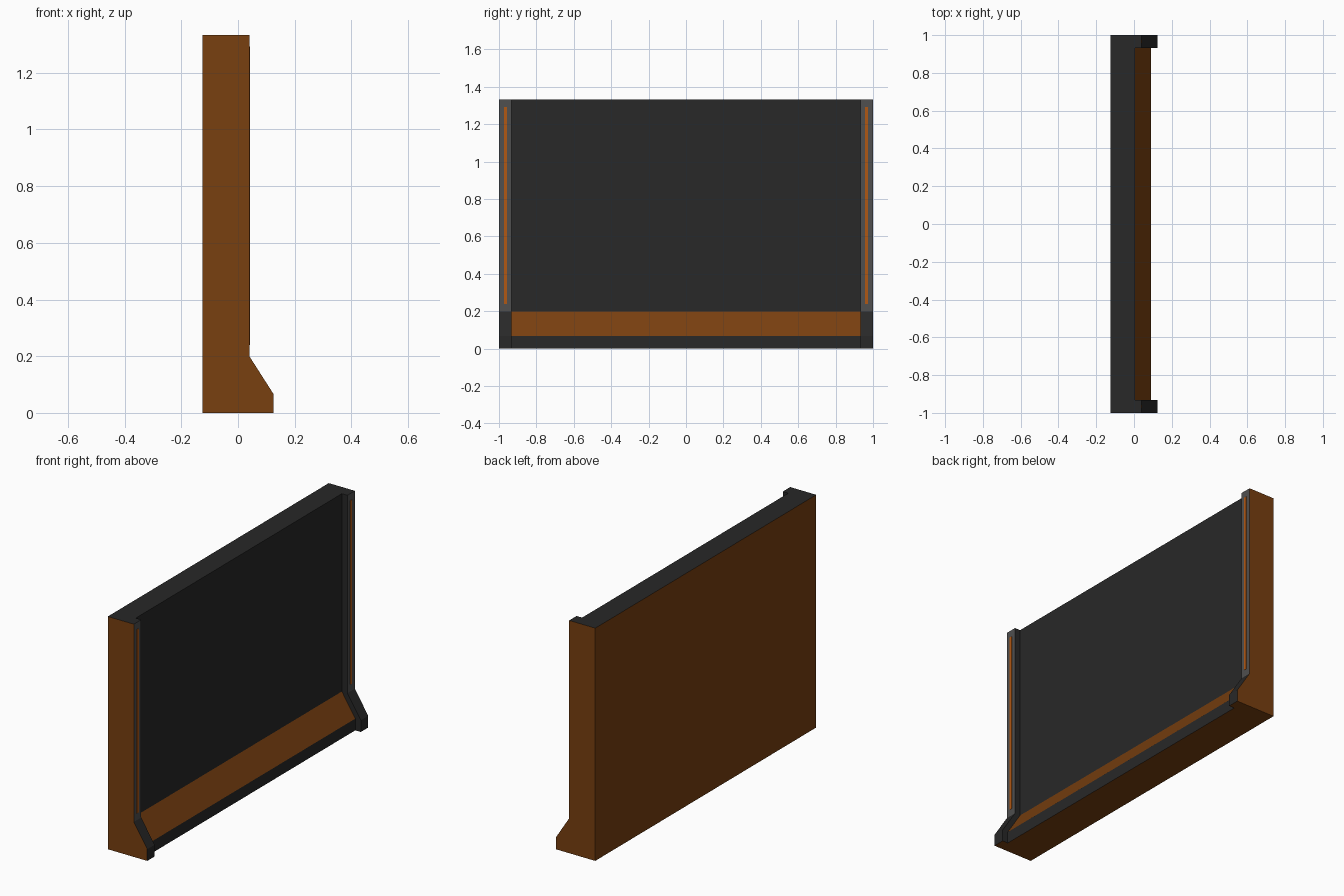
import bpy, bmesh

if "Cube" in bpy.data.objects:
    bpy.data.objects.remove(bpy.data.objects["Cube"])


def material(name, rgb):
    m = bpy.data.materials.new(name)
    m.diffuse_color = (*rgb, 1)
    m.use_nodes = True
    m.node_tree.nodes["Principled BSDF"].inputs["Base Color"].default_value = m.diffuse_color
    return m


BROWN, DARK, GREY, ORANGE = range(4)
MATS = [
    material("brown", (0.188, 0.050, 0.005)),
    material("charcoal", (0.021, 0.021, 0.021)),
    material("grey", (0.080, 0.080, 0.080)),
    material("orange", (0.440, 0.098, 0.007)),
]


def extrude_profile(name, profile, y0, y1, rule, caps=True):
    """Extrude an (x, z) profile along y and colour its faces by a rule."""
    bm = bmesh.new()
    a = [bm.verts.new((x, y0, z)) for x, z in profile]
    b = [bm.verts.new((x, y1, z)) for x, z in profile]
    n = len(profile)
    for i in range(n):
        j = (i + 1) % n
        bm.faces.new((a[i], a[j], b[j], b[i]))
    cap_faces = [bm.faces.new(a[::-1]), bm.faces.new(b)]
    bmesh.ops.recalc_face_normals(bm, faces=bm.faces[:])
    bm.normal_update()
    for f in bm.faces:
        f.material_index = rule(f.normal, f.calc_center_median())
    if not caps:
        bmesh.ops.delete(bm, geom=cap_faces, context='FACES_ONLY')
    me = bpy.data.meshes.new(name)
    bm.to_mesh(me)
    bm.free()
    for m in MATS:
        me.materials.append(m)
    ob = bpy.data.objects.new(name, me)
    bpy.context.collection.objects.link(ob)
    return ob


H = 1.333       # height
BACK = -0.125   # back plane
INNER = 0.933   # inner side of the end posts


def profile(front, foot):
    return [(BACK, 0), (foot, 0), (foot, 0.067), (front, 0.2), (front, H), (BACK, H)]


# Recessed wall panel with sloped brown skirting
def panel_rule(n, c):
    if n.x < -0.9 or n.z < -0.9 or 0.1 < n.z < 0.9:
        return BROWN
    return DARK


extrude_profile("wall_panel", profile(0.005, 0.09), -INNER, INNER, panel_rule, caps=False)

# End posts with brown outer sides, and an orange strip on each grey front
for side, label in ((-1, "left"), (1, "right")):
    def post_rule(n, c, s=side):
        if n.y * s > 0.9 or n.x < -0.9 or n.z < -0.9:
            return BROWN
        if n.x > 0.9 and c.z > 0.2:
            return GREY
        return DARK

    ys = sorted((side * INNER, side * 1.0))
    extrude_profile(label + "_end_post", profile(0.04, 0.125), *ys, post_rule)

    strip = [(0.039, 0.24), (0.042, 0.24), (0.042, 1.293), (0.039, 1.293)]
    yc = side * 0.966
    extrude_profile(label + "_light_strip", strip, yc - 0.008, yc + 0.008, lambda n, c: ORANGE)
